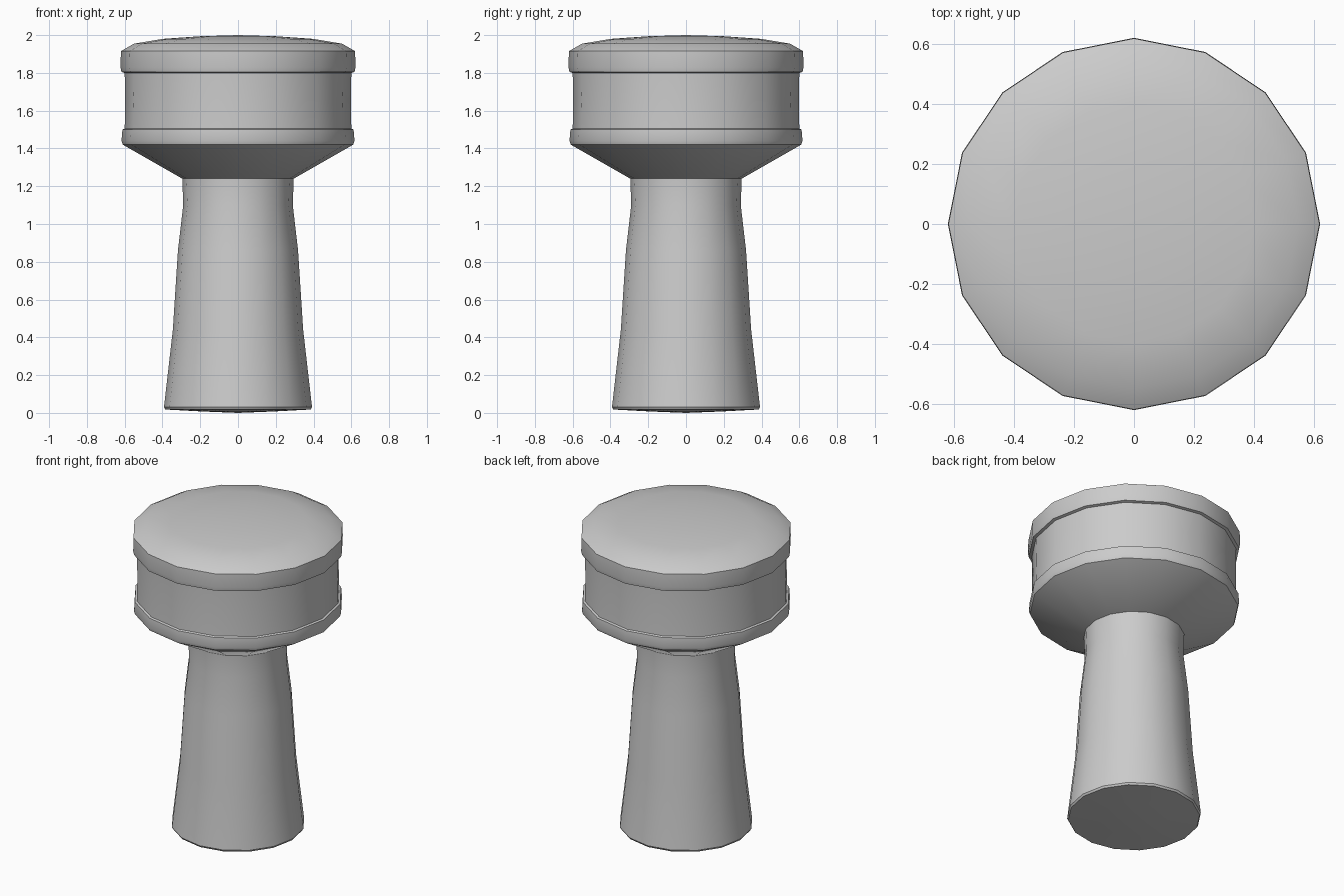
import bpy
import bmesh
import math

SIDES = 16

if "Cube" in bpy.data.objects:
    bpy.data.objects.remove(bpy.data.objects["Cube"], do_unlink=True)

grey = bpy.data.materials.new("plain grey")
grey.use_nodes = True
colour = (0.6, 0.6, 0.6, 1)
grey.diffuse_color = colour
grey.node_tree.nodes["Principled BSDF"].inputs["Base Color"].default_value = colour


def lathe(name, profile, angle=35):
    """Turn a (radius, height) profile, listed bottom to top, around z."""
    bm = bmesh.new()
    verts = [bm.verts.new((r, 0, z)) for r, z in profile]
    edges = [bm.edges.new(pair) for pair in zip(verts, verts[1:])]
    bmesh.ops.spin(bm, geom=verts + edges, cent=(0, 0, 0), axis=(0, 0, 1),
                   angle=math.tau, steps=SIDES, use_merge=True)
    bmesh.ops.remove_doubles(bm, verts=bm.verts, dist=0.0005)
    bmesh.ops.recalc_face_normals(bm, faces=bm.faces)
    mesh = bpy.data.meshes.new(name)
    bm.to_mesh(mesh)
    bm.free()
    mesh.materials.append(grey)
    obj = bpy.data.objects.new(name, mesh)
    bpy.context.collection.objects.link(obj)
    bpy.ops.object.select_all(action="DESELECT")
    obj.select_set(True)
    bpy.context.view_layer.objects.active = obj
    bpy.ops.object.shade_smooth_by_angle(angle=math.radians(angle))
    return obj


# Flared stem with a faintly domed foot
lathe("stem", [(0, 0), (0.2, 0.008), (0.385, 0.018), (0.392, 0.03),
               (0.345, 0.44), (0.318, 0.86), (0.29, 1.1), (0.295, 1.24)])

# Bowl, lower rim, drum and domed cap
lathe("head", [(0, 1.24), (0.295, 1.24), (0.61, 1.42), (0.617, 1.44),
               (0.612, 1.5), (0.6, 1.505), (0.597, 1.66), (0.6, 1.8),
               (0.617, 1.805), (0.622, 1.83), (0.62, 1.915), (0.55, 1.955),
               (0.4, 1.98), (0.2, 1.994), (0, 2)])
